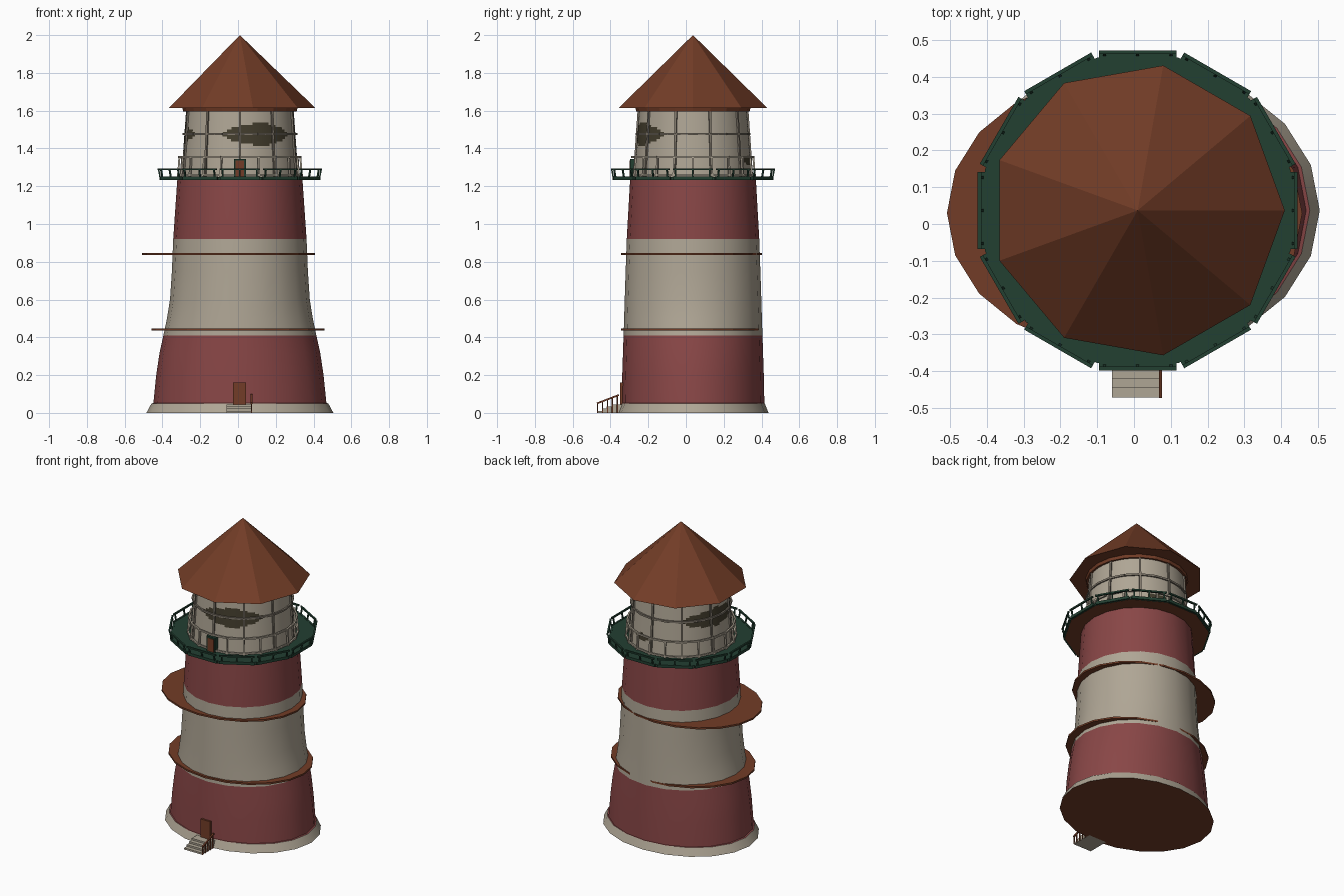
import bpy, bmesh, math
from mathutils import Vector

if "Cube" in bpy.data.objects:
    bpy.data.objects.remove(bpy.data.objects["Cube"])

CX, CY = 0.01, 0.037


def mat(name, c):
    m = bpy.data.materials.new(name)
    m.diffuse_color = (*c, 1)
    m.use_nodes = True
    m.node_tree.nodes["Principled BSDF"].inputs["Base Color"].default_value = m.diffuse_color
    return m


CREAM = mat("cream_paint", (0.43, 0.38, 0.30))
RED = mat("red_paint", (0.25, 0.062, 0.062))
BROWN = mat("rust_brown", (0.17, 0.046, 0.02))
GREEN = mat("dark_green", (0.016, 0.05, 0.031))
OLIVE = mat("dark_glass", (0.055, 0.046, 0.026))
METAL = mat("rail_metal", (0.22, 0.19, 0.15))


def finish(name, bm, mats, smooth=False):
    bmesh.ops.recalc_face_normals(bm, faces=bm.faces)
    me = bpy.data.meshes.new(name)
    bm.to_mesh(me)
    bm.free()
    ob = bpy.data.objects.new(name, me)
    bpy.context.collection.objects.link(ob)
    for m in mats:
        me.materials.append(m)
    if smooth:
        bpy.context.view_layer.objects.active = ob
        ob.select_set(True)
        bpy.ops.object.shade_smooth_by_angle(angle=math.radians(25))
        ob.select_set(False)
    return ob


def loft(name, rings, n, mats, cx=CX, cy=CY, start=0.0, rule=None, smooth=False):
    """Stack of elliptical rings (z, rx, ry) with capped ends."""
    bm = bmesh.new()
    rows = []
    for z, rx, ry in rings:
        rows.append([bm.verts.new((cx + rx * math.cos(start + math.tau * i / n),
                                   cy + ry * math.sin(start + math.tau * i / n), z))
                     for i in range(n)])
    for a, b in zip(rows, rows[1:]):
        for i in range(n):
            j = (i + 1) % n
            bm.faces.new((a[i], a[j], b[j], b[i]))
    bm.faces.new(rows[0])
    bm.faces.new(rows[-1])
    bm.normal_update()
    bmesh.ops.recalc_face_normals(bm, faces=bm.faces)
    if rule:
        for f in bm.faces:
            f.material_index = rule(f.calc_center_median(), f.normal)
    return finish(name, bm, mats, smooth)


def beam(bm, p, q, w, h=None):
    """Square bar from p to q."""
    p, q = Vector(p), Vector(q)
    d = (q - p).normalized()
    side = d.cross(Vector((0, 0, 1)))
    side = side.normalized() if side.length > 0.01 else Vector((p.y - CY, CX - p.x, 0)).normalized()
    up = side.cross(d) * (h or w) / 2
    side = side * w / 2
    v = [bm.verts.new(e + s * side + t * up) for e in (p, q)
         for s, t in ((-1, -1), (1, -1), (1, 1), (-1, 1))]
    for f in ((0, 1, 2, 3), (7, 6, 5, 4), (0, 4, 5, 1), (1, 5, 6, 2), (2, 6, 7, 3), (3, 7, 4, 0)):
        bm.faces.new([v[i] for i in f])


def box(bm, x0, x1, y0, y1, z0, z1):
    beam(bm, ((x0 + x1) / 2, y0, (z0 + z1) / 2), ((x0 + x1) / 2, y1, (z0 + z1) / 2), x1 - x0, z1 - z0)


def polar(r, deg, z):
    a = math.radians(deg)
    return (CX + r * math.cos(a), CY + r * math.sin(a), z)


# Tower: flared in x, nearly straight in y, striped by height
def stripes(c, n):
    if n.z < -0.9:
        return 2
    return 1 if 0.05 < c.z < 0.41 or c.z > 0.92 else 0


loft("tower", [(0, 0.495, 0.40), (0.05, 0.468, 0.38), (0.052, 0.458, 0.378), (0.2, 0.443, 0.375),
               (0.32, 0.425, 0.371), (0.41, 0.405, 0.368), (0.5, 0.386, 0.365), (0.6, 0.37, 0.362),
               (0.75, 0.36, 0.357), (0.92, 0.353, 0.351), (1.24, 0.331, 0.333)],
     20, [CREAM, RED, BROWN], rule=stripes, smooth=True)

# Thin ledges around the tower
loft("lower_ledge", [(0.435, 0.4575, 0.373), (0.446, 0.4575, 0.373)], 20, [BROWN], cx=0, cy=0.029)
loft("upper_ledge", [(0.835, 0.4585, 0.373), (0.846, 0.4585, 0.373)], 20, [BROWN], cx=-0.05, cy=0.03)

# Gallery deck, twelve sided, brown underneath
R12 = 0.415 / math.cos(math.pi / 12)
loft("gallery_deck", [(1.232, R12, R12), (1.25, R12, R12)], 12, [GREEN, BROWN],
     start=math.pi / 12, rule=lambda c, n: 1 if n.z < -0.9 else 0)

# Gallery railing: twelve separate straight panels
bm = bmesh.new()
for k in range(12):
    a = math.radians(30 * k)
    out, along = Vector((math.cos(a), math.sin(a), 0)), Vector((-math.sin(a), math.cos(a), 0))

    def at(r, t, z):
        return Vector((CX, CY, z)) + out * r + along * t
    beam(bm, at(0.42, -0.105, 1.243), at(0.42, 0.105, 1.243), 0.012, 0.018)
    beam(bm, at(0.43, -0.105, 1.29), at(0.43, 0.105, 1.29), 0.01)
    for t in (-0.09, 0, 0.09):
        beam(bm, at(0.422, t, 1.245), at(0.43, t, 1.288), 0.008)
finish("gallery_railing", bm, [GREEN])

# Lantern room: wall with dark glass patches placed by angle and height
PATCHES = [(-69, 1.475, 38, 0.065), (170, 1.475, 46, 0.06), (74, 1.335, 13, 0.025)]


def patch(c, n):
    deg = math.degrees(math.atan2(c.y - CY, c.x - CX))
    for pa, pz, da, dz in PATCHES:
        d = (deg - pa + 180) % 360 - 180
        if abs(n.z) < 0.5 and abs(d) / da + ((c.z - pz) / dz) ** 2 < 1:
            return 1
    return 0


loft("lantern_wall", [(1.25 + 0.35 * i / 28, 0.31 - 0.025 * i / 28, 0.31 - 0.025 * i / 28)
                      for i in range(29)], 80, [CREAM, OLIVE], rule=patch, smooth=True)

# Lantern glazing bars
bm = bmesh.new()
for k in range(10):
    beam(bm, polar(0.312, 18 + 36 * k, 1.25), polar(0.288, 18 + 36 * k, 1.6), 0.012)
for k in range(20):
    beam(bm, polar(0.299, 18 * k, 1.477), polar(0.299, 18 * k + 18, 1.477), 0.012)
finish("glazing_bars", bm, [METAL])

# Low parapet rail around the lantern
bm = bmesh.new()
for k in range(20):
    if k != 15:
        beam(bm, polar(0.328, 18 * k, 1.25), polar(0.32, 18 * k, 1.355), 0.01)
    for z, r in ((1.355, 0.322), (1.26, 0.328)):
        beam(bm, polar(r, 18 * k, z), polar(r, 18 * k + 18, z), 0.01)
finish("parapet_rail", bm, [CREAM])

# Gallery door with green frame
bm = bmesh.new()
box(bm, -0.022, 0.042, -0.296, -0.262, 1.25, 1.345)
finish("gallery_door_frame", bm, [GREEN])
bm = bmesh.new()
box(bm, -0.012, 0.032, -0.299, -0.295, 1.25, 1.335)
finish("gallery_door", bm, [BROWN])

# Roof trim and nine-sided cone roof
loft("roof_trim", [(1.595, 0.30, 0.30), (1.615, 0.305, 0.305)], 20, [BROWN])
bm = bmesh.new()
base = [bm.verts.new(polar(0.4, 40 * k, 1.614)) for k in range(9)]
tip = bm.verts.new((CX, CY, 2.0))
for k in range(9):
    bm.faces.new((base[k], base[(k + 1) % 9], tip))
bm.faces.new(base)
finish("roof", bm, [BROWN])

# Entrance door
bm = bmesh.new()
box(bm, -0.026, 0.042, -0.349, -0.30, 0.04, 0.162)
finish("entrance_door", bm, [BROWN])

# Entrance steps
bm = bmesh.new()
for k in range(4):
    box(bm, -0.06, 0.07, -0.472 + 0.026 * k, -0.33, 0.011 * k, 0.011 * (k + 1))
finish("entrance_steps", bm, [CREAM])

# Handrail on the right of the steps
bm = bmesh.new()
beam(bm, (0.072, -0.472, 0.05), (0.072, -0.355, 0.095), 0.009)
for k in range(5):
    y = -0.468 + 0.026 * k
    beam(bm, (0.072, y, 0.0), (0.072, y, 0.05 + (y + 0.472) * 0.385), 0.006)
finish("steps_handrail", bm, [BROWN])
